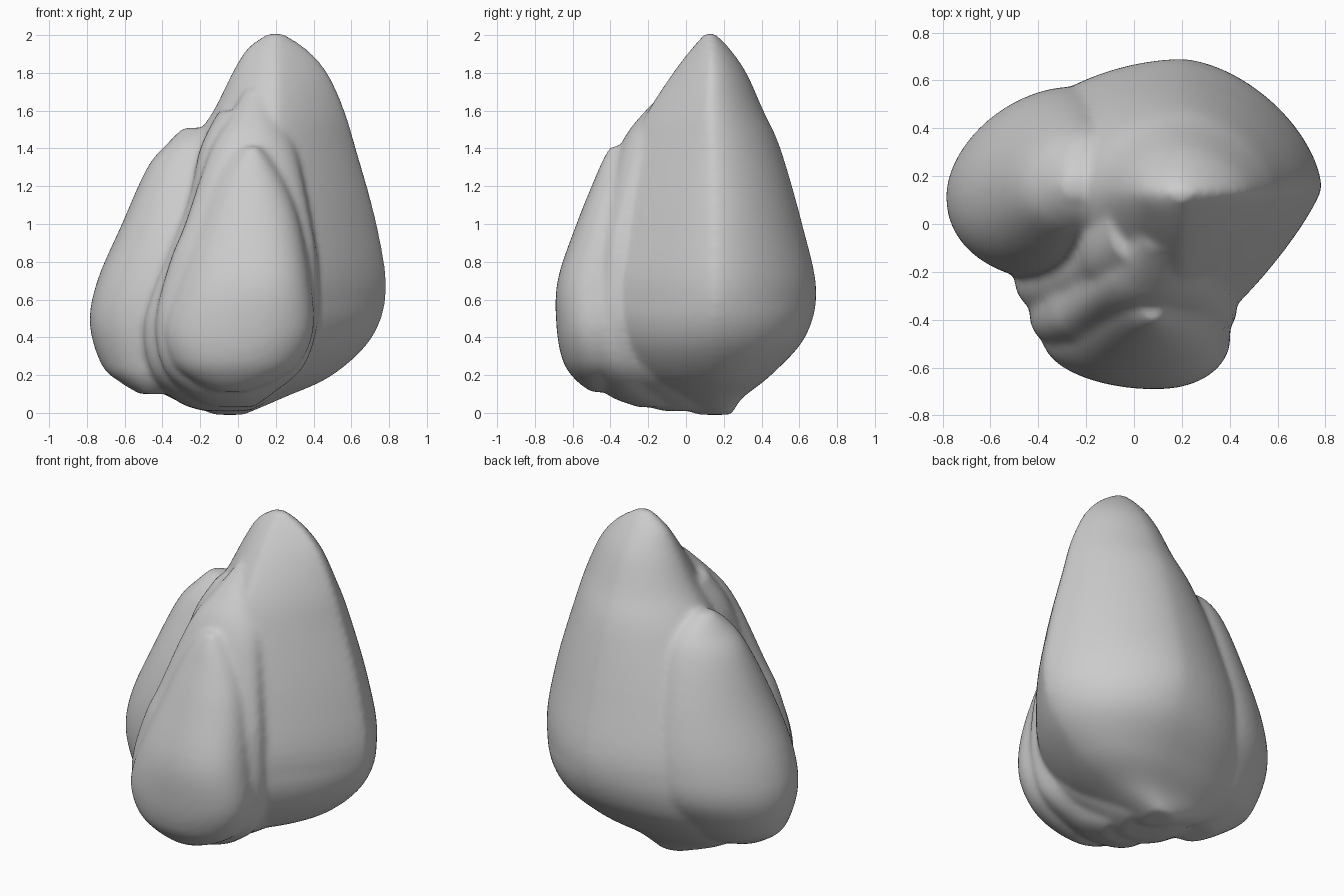
import bpy, bmesh, math

SEG = 64      # points around each section
SUB = 5       # interpolated rings between sections


def spline(a, b, c, d, t):
    return 0.5 * (2 * b + (c - a) * t + (2 * a - 5 * b + 4 * c - d) * t * t
                  + (3 * b - a - 3 * c + d) * t ** 3)


def refine(rows):
    """Smooth interpolation through the key sections."""
    out = []
    for i in range(len(rows) - 1):
        p = [rows[max(i - 1, 0)], rows[i], rows[i + 1], rows[min(i + 2, len(rows) - 1)]]
        for k in range(SUB):
            out.append([spline(*q, k / SUB) for q in zip(*p)])
    return out + [list(rows[-1])]


def lobe(bm, rows, low, high=None):
    """Loft rows of (z, left, right, front, back, cx, cy) into a closed lobe.
    low / high: roundness of (front left, front right, back left, back right)
    at the foot and from z = 0.6 upwards."""
    high = high or low
    rings = []
    for z, xl, xr, yf, yb, cx, cy in refine(rows):
        ring = []
        f = min(max(z / 0.6, 0), 1)
        for s in range(SEG):
            a = 2 * math.pi * s / SEG
            c, n = math.cos(a), math.sin(a)
            q = (2 if n > 0 else 0) + (1 if c > 0 else 0)
            e = low[q] * (1 - f) + high[q] * f
            u = math.copysign(abs(c) ** (2 / e), c)
            v = math.copysign(abs(n) ** (2 / e), n)
            x = cx + u * (xr - cx if u > 0 else cx - xl)
            y = cy + v * (yb - cy if v > 0 else cy - yf)
            ring.append(bm.verts.new((x, y, z)))
        rings.append(ring)
    for r0, r1 in zip(rings, rings[1:]):
        for s in range(SEG):
            t = (s + 1) % SEG
            bm.faces.new((r0[s], r0[t], r1[t], r1[s]))
    bm.faces.new(rings[0][::-1])
    bm.faces.new(rings[-1])


bm = bmesh.new()

# tall main peak
lobe(bm, [
    (-.01, -.12, .03, .06, .24, -.03, .16),
    (.08, -.36, .24, -.14, .30, .0, .15),
    (.20, -.52, .50, -.32, .45, .1, .15),
    (.40, -.60, .71, -.46, .63, .18, .15),
    (.65, -.60, .785, -.52, .69, .2, .15),
    (1.0, -.47, .735, -.43, .615, .2, .15),
    (1.4, -.26, .625, -.29, .50, .2, .14),
    (1.6, -.13, .565, -.20, .41, .2, .13),
    (1.8, -.03, .475, -.07, .32, .2, .13),
    (1.93, .05, .36, .03, .23, .2, .13),
    (2.01, .16, .24, .10, .15, .2, .13)],
    (1.5, 1.6, 2.2, 2.3), (1.6, 1.22, 1.85, 1.65))

# left lobe
lobe(bm, [
    (.10, -.52, -.38, -.08, .12, -.45, .05),
    (.16, -.62, -.10, -.16, .28, -.36, .08),
    (.25, -.72, .08, -.21, .40, -.28, .12),
    (.47, -.785, .15, -.24, .55, -.28, .12),
    (.70, -.745, .15, -.24, .57, -.26, .12),
    (1.0, -.615, .12, -.18, .51, -.24, .13),
    (1.3, -.48, .08, -.06, .41, -.22, .15),
    (1.43, -.37, -.02, .02, .32, -.23, .15),
    (1.51, -.29, -.20, .12, .20, -.25, .16)], (2.2, 2.7, 1.8, 2.0))

# rear layer slab
lobe(bm, [
    (.01, -.18, .06, -.12, .22, -.05, .05),
    (.06, -.32, .15, -.25, .25, -.05, .0),
    (.20, -.45, .32, -.38, .30, .0, -.18),
    (.42, -.50, .44, -.43, .30, .0, -.22),
    (.65, -.45, .45, -.42, .30, .0, -.22),
    (1.1, -.27, .38, -.35, .25, .1, -.15),
    (1.4, -.20, .33, -.28, .2, .1, -.08),
    (1.6, -.10, .24, -.17, .2, .1, .0)], (2.5, 1.8, 2, 2))

# front layer slab
lobe(bm, [
    (.03, -.15, .08, -.25, .05, -.03, -.12),
    (.10, -.27, .18, -.42, .05, -.03, -.25),
    (.25, -.40, .35, -.52, .05, .0, -.36),
    (.50, -.435, .425, -.56, .05, .0, -.37),
    (.80, -.36, .42, -.53, .05, .03, -.36),
    (1.0, -.28, .39, -.48, .05, .06, -.33),
    (1.3, -.18, .33, -.39, .05, .08, -.25),
    (1.45, -.12, .29, -.33, .05, .08, -.18),
    (1.56, -.05, .23, -.25, .05, .09, -.12),
    (1.72, .04, .16, -.10, .05, .1, -.02)], (2.6, 1.9, 2, 2))

# front lobe
lobe(bm, [
    (.11, -.12, .05, -.50, -.35, -.03, -.42),
    (.17, -.24, .20, -.58, -.2, -.02, -.44),
    (.27, -.35, .33, -.65, -.1, .0, -.45),
    (.45, -.385, .40, -.685, -.1, .06, -.47),
    (.70, -.31, .385, -.68, -.1, .10, -.46),
    (1.0, -.20, .33, -.58, -.1, .09, -.40),
    (1.2, -.125, .26, -.50, -.1, .08, -.35),
    (1.34, -.05, .18, -.44, -.1, .08, -.32),
    (1.41, .03, .12, -.40, -.2, .08, -.32)], (2.0, 2.2, 2.2, 2.2))

bmesh.ops.recalc_face_normals(bm, faces=bm.faces)
mesh = bpy.data.meshes.new("rock")
bm.to_mesh(mesh)
bm.free()
rock = bpy.data.objects.new("rock", mesh)
bpy.context.collection.objects.link(rock)

# fuse the lobes into one weathered boulder
fuse = rock.modifiers.new("fuse", 'REMESH')
fuse.mode = 'VOXEL'
fuse.voxel_size = 0.018
fuse.use_smooth_shade = True
soften = rock.modifiers.new("soften", 'SMOOTH')
soften.factor = 0.5
soften.iterations = 8
